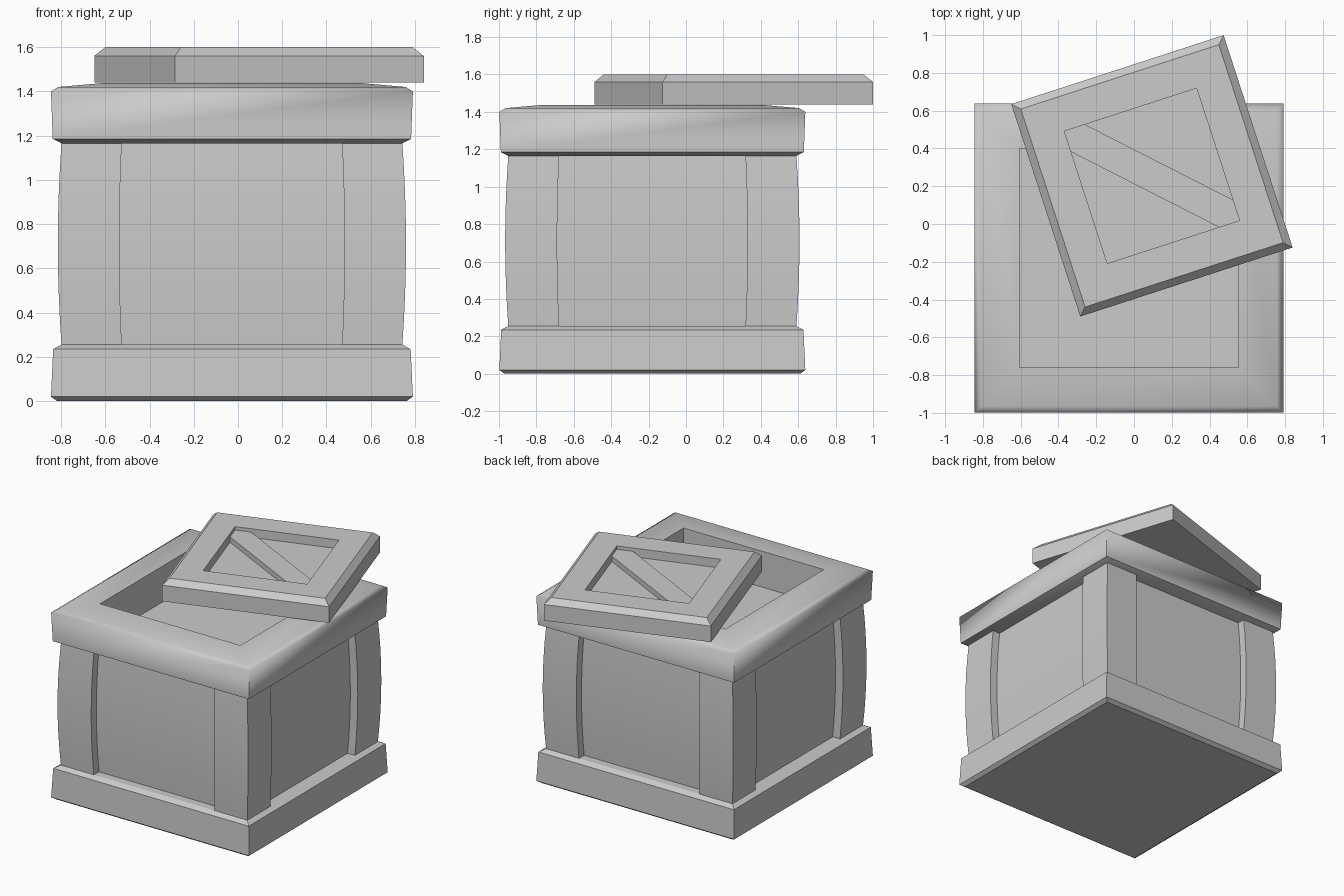
import bpy, bmesh
from math import radians
from mathutils import Matrix

if "Cube" in bpy.data.objects:
    bpy.data.objects.remove(bpy.data.objects["Cube"])

CRATE = Matrix.Translation((-0.0275, -0.18, 0))
LID = Matrix.Translation((0.095, 0.255, 0)) @ Matrix.Rotation(radians(18), 4, 'Z')
SQUARE = [(1, -1), (1, 1), (-1, 1), (-1, -1)]


def loft(name, outline, profile, place, closed=False, smooth=None):
    """Stack scaled copies of an outline; profile is (scale, z) pairs."""
    bm = bmesh.new()
    rings = [[bm.verts.new((x * s, y * s, z)) for x, y in outline] for s, z in profile]
    n = len(outline)
    pairs = list(zip(rings, rings[1:]))
    if closed:
        pairs.append((rings[-1], rings[0]))
    for a, b in pairs:
        for i in range(n):
            j = (i + 1) % n
            bm.faces.new((a[i], a[j], b[j], b[i]))
    if not closed:
        bm.faces.new(rings[0][::-1])
        bm.faces.new(rings[-1])
    bmesh.ops.recalc_face_normals(bm, faces=bm.faces)
    mesh = bpy.data.meshes.new(name)
    bm.to_mesh(mesh)
    bm.free()
    obj = bpy.data.objects.new(name, mesh)
    obj.matrix_world = place
    bpy.context.collection.objects.link(obj)
    if smooth:
        bpy.ops.object.select_all(action='DESELECT')
        obj.select_set(True)
        bpy.context.view_layer.objects.active = obj
        bpy.ops.object.shade_smooth_by_angle(angle=radians(smooth))
    return obj


# Base plinth
loft("base", SQUARE, [(0.79, 0), (0.818, 0.02), (0.808, 0.235), (0.77, 0.255)], CRATE)

# Bulging body: corner posts with recessed panels between them
post, inner, panel = 0.77, 0.498, 0.71
corner = [(panel, inner), (post, inner), (post, post), (inner, post), (inner, panel)]
outline = []
for k in range(4):
    outline += corner
    corner = [(-y, x) for x, y in corner]
z0, z1, steps = 0.25, 1.17, 8
bulge = []
for i in range(steps + 1):
    t = i / steps
    bulge.append((1 + 0.022 * (1 - (2 * t - 1) ** 2), z0 + (z1 - z0) * t))
loft("body", outline, bulge, CRATE, smooth=30)

# Open top rim
loft("top_rim", SQUARE, [(0.58, 1.165), (0.77, 1.165), (0.81, 1.185), (0.818, 1.40),
                         (0.785, 1.42), (0.58, 1.438)], CRATE, closed=True, smooth=61)

# Lid with a recessed centre, lying askew on the rim
loft("lid", SQUARE, [(0.591, 1.44), (0.591, 1.56), (0.551, 1.60),
                     (0.368, 1.60), (0.368, 1.535)], LID)

# Diagonal plank across the recess, corner to corner
r, w = 0.368, 0.115
plank = [(-r, r), (-r, r - w), (r - w, -r), (r, -r), (r, -r + w), (-r + w, r)]
bm_profile = [(1, 1.53), (1, 1.575)]
loft("lid_plank", plank, bm_profile, LID)
